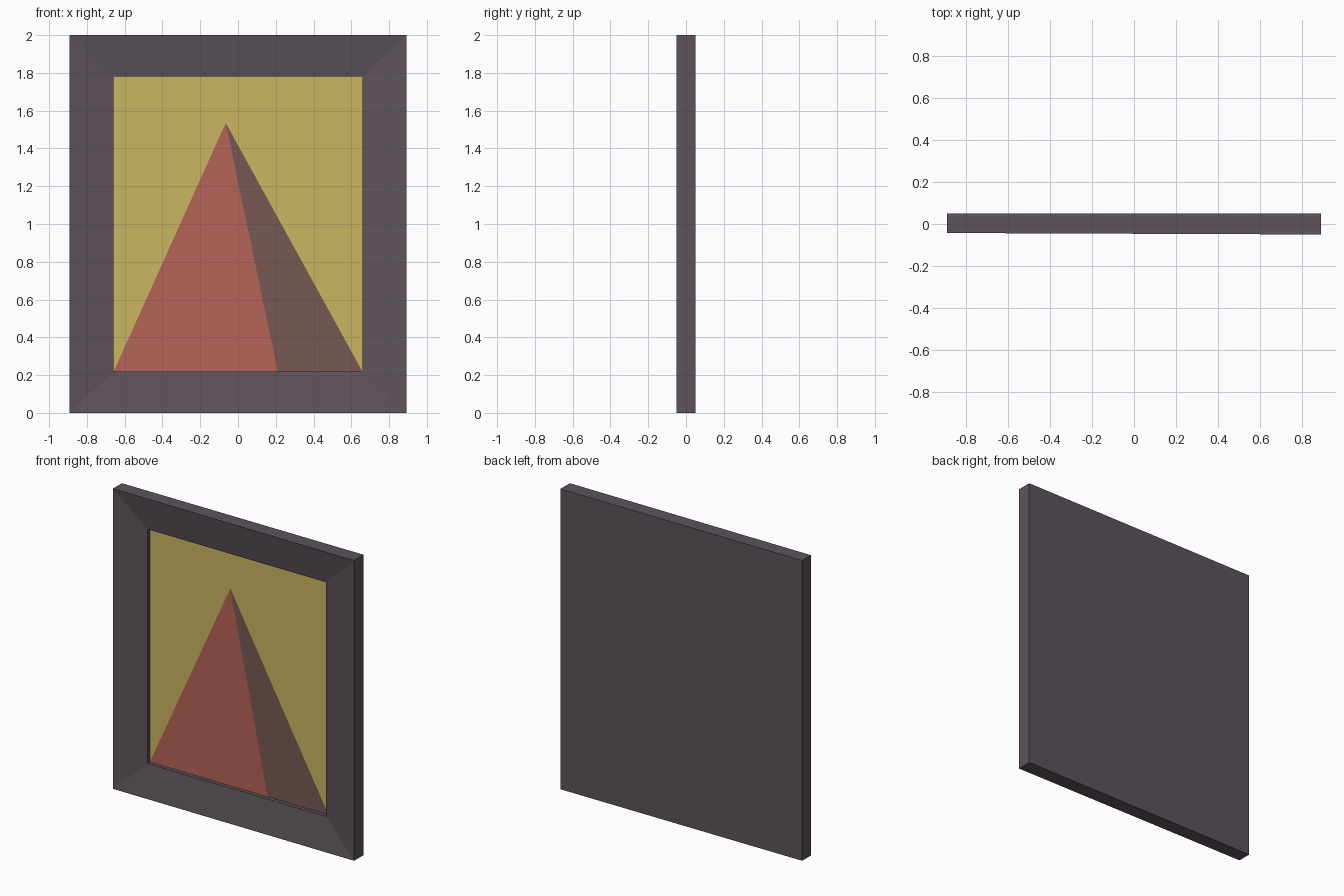
import bpy
import bmesh

if "Cube" in bpy.data.objects:
    bpy.data.objects.remove(bpy.data.objects["Cube"])


def to_linear(c):
    c /= 255
    return c / 12.92 if c <= 0.04045 else ((c + 0.055) / 1.055) ** 2.4


def material(name, rgb):
    m = bpy.data.materials.new(name)
    m.diffuse_color = (*[to_linear(c) for c in rgb], 1)
    m.use_nodes = True
    m.node_tree.nodes["Principled BSDF"].inputs["Base Color"].default_value = m.diffuse_color
    return m


def make_object(name, bm, mats):
    mesh = bpy.data.meshes.new(name)
    bm.to_mesh(mesh)
    bm.free()
    for m in mats:
        mesh.materials.append(m)
    obj = bpy.data.objects.new(name, mesh)
    bpy.context.collection.objects.link(obj)
    return obj


frame_mat = material("dark plum wood", (93, 83, 91))
yellow = material("mustard yellow", (203, 181, 98))
red = material("brick red", (182, 99, 87))
brown = material("shadow brown", (119, 89, 84))

W, H = 0.891, 2.0            # outer half width and height
IW, Z0, Z1 = 0.658, 0.22, 1.78  # picture opening
CANVAS_Y = 0.012


# Frame: rectangular rings from the back edge to the recessed canvas
def ring(bm, w, z0, z1, y_left, y_right):
    return [bm.verts.new(p) for p in ((-w, y_left, z0), (w, y_right, z0),
                                      (w, y_right, z1), (-w, y_left, z1))]


bm = bmesh.new()
rings = [ring(bm, W, 0, H, 0.05, 0.05),
         ring(bm, W, 0, H, -0.043, -0.05),          # outer front edge
         ring(bm, IW, Z0, Z1, -0.013, -0.015),      # face slopes inwards
         ring(bm, IW, Z0, Z1, CANVAS_Y, CANVAS_Y)]  # inner lip
for a, b in zip(rings, rings[1:]):
    for i in range(4):
        j = (i + 1) % 4
        bm.faces.new((a[i], a[j], b[j], b[i]))
bm.faces.new(rings[0][::-1])  # back panel
make_object("picture_frame", bm, [frame_mat])

# Canvas: flat painted pyramid against a plain background
bm = bmesh.new()
bl, br, tr, tl = ring(bm, IW, Z0, Z1, CANVAS_Y, CANVAS_Y)
apex = bm.verts.new((-0.065, CANVAS_Y, 1.535))
corner = bm.verts.new((0.21, CANVAS_Y, Z0))
for verts, index in (((bl, apex, tl), 0), ((tl, apex, tr), 0), ((tr, apex, br), 0),
                     ((bl, corner, apex), 1), ((corner, br, apex), 2)):
    face = bm.faces.new(verts)
    face.material_index = index
    face.normal_update()
    if face.normal.y > 0:
        face.normal_flip()
make_object("painted_canvas", bm, [yellow, red, brown])
